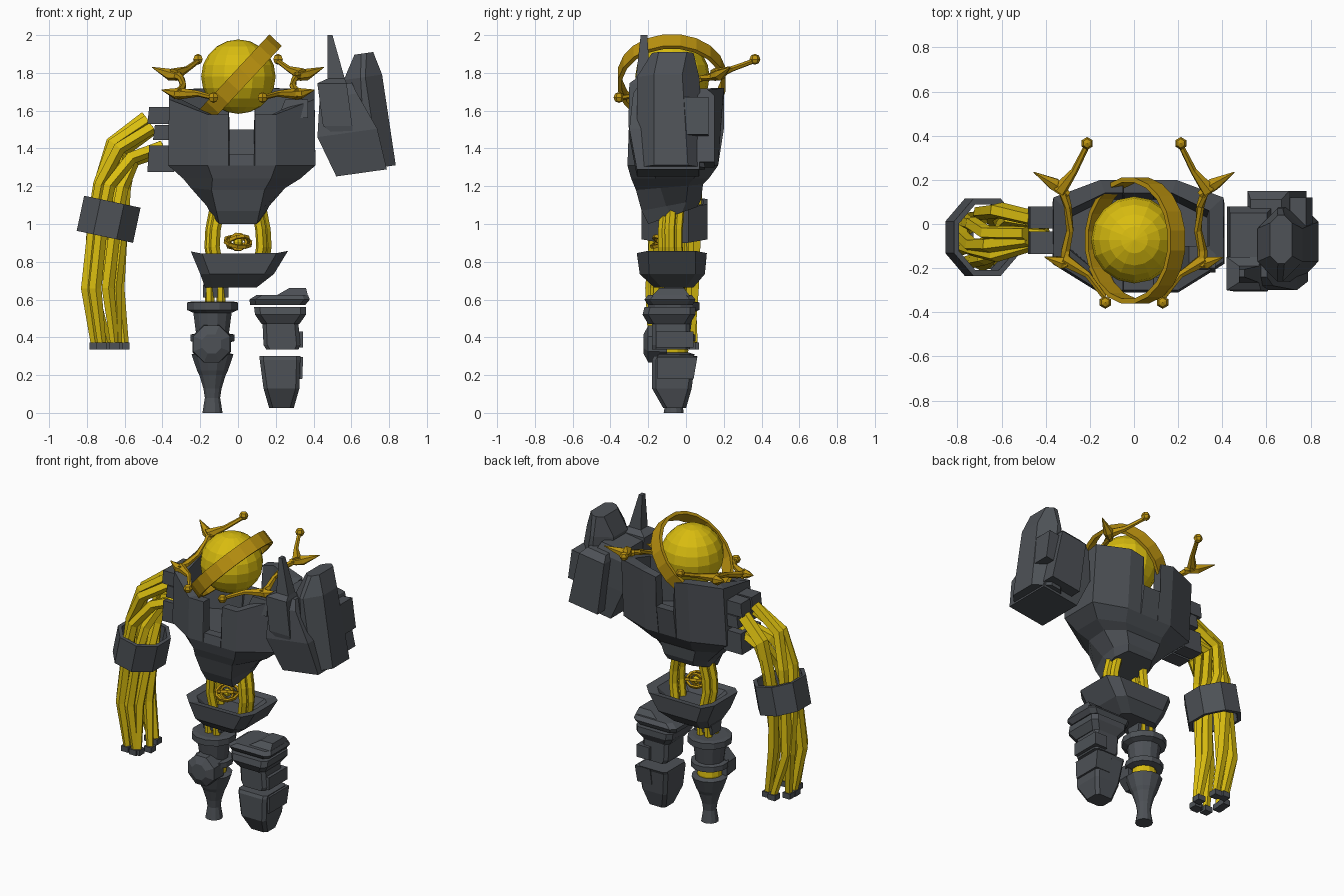
import bpy, bmesh, math, random
from mathutils import Vector, Euler

random.seed(4)
old = bpy.data.objects.get("Cube")
if old:
    bpy.data.objects.remove(old)


def material(name, rgb):
    m = bpy.data.materials.new(name)
    m.use_nodes = True
    m.diffuse_color = (*rgb, 1)
    m.node_tree.nodes["Principled BSDF"].inputs["Base Color"].default_value = (*rgb, 1)
    return m


STEEL = material("dark steel", (0.075, 0.083, 0.094))
YELLOW = material("bright yellow", (0.70, 0.51, 0.005))
GOLD = material("deep gold", (0.50, 0.29, 0.005))


def finish(name, bm, mat, loc=(0, 0, 0), rot=(0, 0, 0)):
    bmesh.ops.recalc_face_normals(bm, faces=bm.faces)
    me = bpy.data.meshes.new(name)
    bm.to_mesh(me)
    bm.free()
    me.materials.append(mat)
    ob = bpy.data.objects.new(name, me)
    ob.location = loc
    ob.rotation_euler = Euler([math.radians(a) for a in rot])
    bpy.context.collection.objects.link(ob)
    return ob


def loft(name, rings, mat, loop=False, **place):
    """Skin a list of equal point rings; ends are capped unless looped."""
    bm = bmesh.new()
    vs = [[bm.verts.new(p) for p in ring] for ring in rings]
    n = len(vs[0])
    pairs = list(zip(vs, vs[1:])) + ([(vs[-1], vs[0])] if loop else [])
    for a, b in pairs:
        for i in range(n):
            j = (i + 1) % n
            bm.faces.new((a[i], a[j], b[j], b[i]))
    if not loop:
        bm.faces.new(vs[0])
        bm.faces.new(vs[-1])
    return finish(name, bm, mat, **place)


def rect(z, x0, x1, y0, y1, c=0):
    """Rectangle at height z, with chamfered corners if c > 0."""
    if not c:
        return [(x0, y0, z), (x1, y0, z), (x1, y1, z), (x0, y1, z)]
    return [(x0 + c, y0, z), (x1 - c, y0, z), (x1, y0 + c, z), (x1, y1 - c, z),
            (x1 - c, y1, z), (x0 + c, y1, z), (x0, y1 - c, z), (x0, y0 + c, z)]


def stack(name, sections, mat=STEEL, c=0, **place):
    return loft(name, [rect(*s, c) for s in sections], mat, **place)


def circle(r, z, n):
    return [(r * math.cos(math.tau * (i + .5) / n), r * math.sin(math.tau * (i + .5) / n), z)
            for i in range(n)]


def lathe(name, profile, mat, n=10, loop=False, **place):
    return loft(name, [circle(r, z, n) for r, z in profile], mat, loop, **place)


def band(name, r, thick, h, mat, n, **place):
    return lathe(name, [(r, -h), (r, h), (r - thick, h), (r - thick, -h)], mat, n, True, **place)


def tube(name, pts, radii, mat, n=6):
    pts = [Vector(p) for p in pts]
    rings = []
    for i, p in enumerate(pts):
        t = (pts[min(i + 1, len(pts) - 1)] - pts[max(i - 1, 0)]).normalized()
        u = t.cross(Vector((0.2, 1, 0.1))).normalized()
        w = t.cross(u)
        r = radii[i] if isinstance(radii, (list, tuple)) else radii
        rings.append([p + r * (u * math.cos(math.tau * k / n) + w * math.sin(math.tau * k / n))
                      for k in range(n)])
    return loft(name, rings, mat)


def ball(name, r, mat, loc, u=16, v=10):
    bm = bmesh.new()
    bmesh.ops.create_uvsphere(bm, u_segments=u, v_segments=v, radius=r)
    return finish(name, bm, mat, loc)


# Head and its tilted halo
ball("head", 0.197, YELLOW, (0.002, -.072, 1.78))
band("halo", 0.288, 0.022, 0.045, GOLD, 20, loc=(0.005, -.075, 1.765), rot=(0, -47, 0))

# Horned bows either side of the head
for s, side in ((1, "left"), (-1, "right")):
    m = lambda *pts: [(s * x, y, z) for x, y, z in pts]
    tube(side + "_bow", m((.33, .18, 1.79), (.30, .08, 1.77), (.29, -.03, 1.73), (.31, -.12, 1.70),
                          (.31, -.19, 1.69)), [.026, .018, .018, .022, .026], GOLD)
    tube(side + "_rear_spike", m((.30, .13, 1.78), (.36, .18, 1.79), (.455, .235, 1.83)), [.02, .032, .002], GOLD)
    tube(side + "_rear_prong", m((.34, .15, 1.79), (.27, .24, 1.82), (.215, .35, 1.86)), [.035, .016, .013], GOLD)
    tube(side + "_front_spike", m((.29, -.18, 1.69), (.33, -.175, 1.69), (.405, -.15, 1.71)), [.02, .03, .002], GOLD)
    tube(side + "_front_prong", m((.32, -.16, 1.69), (.21, -.23, 1.69), (.135, -.33, 1.67)), [.032, .016, .013], GOLD)
    ball(side + "_rear_knob", .029, GOLD, (s * .212, .365, 1.872), 6, 4)
    ball(side + "_front_knob", .029, GOLD, (s * .13, -.355, 1.67), 6, 4)


# Torso: hollow collar, notched in front and back, its underside rising to the rear
def torso_ring(z, w, yf, yb, p, rise=0, tops=None, n=.065):
    half = [(n, yf), (n + .004, yf), (p, yf), (w, yf + .13), (w, yb - .08),
            (p * .95, yb), (n + .004, yb), (n, yb)]
    zs = tops or [z + rise * (y - yf) / (yb - yf) for x, y in half]
    right = [(x + .02 * (w > .3), y, h) for (x, y), h in zip(half, zs)]
    left = [(-x + .02 * (w > .3), y, h) for (x, y), h in zip(half, zs)]
    return right + left[::-1]


rim = [1.37, 1.58, 1.58, 1.66, 1.71, 1.72, 1.70, 1.50]
loft("torso", [
    torso_ring(1.0, .14, -.20, .06, .10, .09),
    torso_ring(1.07, .165, -.235, .08, .115, .06),
    torso_ring(1.18, .25, -.265, .09, .14, .03),
    torso_ring(1.24, .31, -.29, .12, .155),
    torso_ring(1.31, .39, -.31, .17, .18),
    torso_ring(0, .385, -.30, .20, .18, tops=rim),
    torso_ring(0, .32, -.24, .14, .16, tops=rim),
    torso_ring(1.35, .31, -.24, .11, .16)], STEEL)
stack("collar_pad", [(1.56, .21, .37, -.22, -.10), (1.66, .25, .37, -.2, -.10)])

# Left shoulder armour, leaning outward at the bottom
lean = dict(loc=(.63, -.07, 1.55), rot=(0, -8, 0))
loft("shoulder_shell", [rect(-.265, -.08, .17, -.19, .17, .09), rect(.22, -.04, .165, -.19, .14, .09),
                        rect(.345, .035, .135, -.11, .11, .035)], STEEL, **lean)
stack("shoulder_core", [(-.28, -.15, .12, -.19, .14), (-.06, -.22, .1, -.23, .15),
                        (.14, -.18, .02, -.21, .15), (.2, -.17, .0, -.17, .12)], **lean)
stack("shoulder_rear_step", [(-.24, -.10, .12, .1, .22), (.12, -.10, .09, .1, .22), (.16, -.08, .06, .1, .18)], **lean)
stack("shoulder_side_step", [(-.1, .08, .165, .06, .19), (.1, .08, .165, .06, .19)], **lean)
stack("shoulder_fin", [(1.45, .54, .61, -.29, -.18), (1.52, .45, .605, -.305, -.14), (1.745, .42, .575, -.3, -.15),
                       (1.77, .475, .565, -.265, -.19), (2.0, .475, .50, -.24, -.205)])

# Right shoulder clamps
for z, h, x0 in ((1.575, .045, -.48), (1.485, .04, -.45), (1.345, .07, -.48)):
    for y in (-.085, .03):
        stack("shoulder_clamp", [(z - h, x0, -.34, y - .05, y + .05), (z + h, x0 + .01, -.34, y - .05, y + .05)])

# Right arm: bundle of strands, each with a steel fingertip
spine = [Vector(p) for p in ((-.44, -.03, 1.48), (-.61, -.04, 1.385), (-.67, -.05, 1.2), (-.69, -.06, 1.0),
                             (-.72, -.07, .66), (-.68, -.07, .37))]
spread = [.105, .075, .075, .08, .085, .08]
for k in range(8):
    path = []
    for i, p in enumerate(spine):
        t = spine[min(i + 1, 5)] - spine[max(i - 1, 0)]
        across = Vector((t.z, 0, -t.x)).normalized()
        a = math.tau * k / 8 + .3 * i + random.uniform(-.4, .4)
        deep = .06 if i == 0 else spread[i] * 1.4
        path.append(p + across * spread[i] * math.cos(a) + Vector((0, deep * math.sin(a), 0)))
    path[-1].z = .37
    tube("arm_strand", path, [.034, .036, .034, .033, .035, .024], YELLOW, 5)
    x, y, z = path[-1]
    stack("fingertip", [(.335, x - .027, x + .027, y - .027, y + .027), (.372, x - .027, x + .027, y - .027, y + .027)])
cuff = band("forearm_cuff", 0.172, 0.025, 0.095, STEEL, 8, loc=(-.685, -.06, 1.025), rot=(0, 12, 0))
cuff.scale = (.96, 1.1, 1)

# Waist strands and the small ringed core between them
for s in (1, -1):
    for dx, y in ((0, -.11), (.035, -.075), (0, -.035)):
        x = s * (.115 + dx * .7)
        tube("waist_strand", [(x - s * .02, y, 1.10), (x + s * .005, y - .01, .97), (x + s * .01, y - .01, .88),
                              (x - s * .01, y, .76)], .029, YELLOW)
ball("core", .026, YELLOW, (0, -.115, .905), 8, 6)
for r, rot in ((.078, (20, 8, 0)), (.068, (-25, -15, 0)), (.05, (75, 20, 0))):
    band("core_ring", r, .014, .009, GOLD, 10, loc=(0, -.115, .905), rot=rot)


# Pelvis: shallow dish with raised hips
def hip_ring(z, x0, x1, y0, y1, c, lift):
    return [(x, y, z + lift * abs(x)) for x, y, z in rect(z, x0, x1, y0, y1, c)]


loft("pelvis", [hip_ring(.665, -.175, .10, -.17, .04, .04, 0),
                hip_ring(.735, -.20, .19, -.245, .10, .05, 0),
                hip_ring(.805, -.25, .265, -.26, .11, .06, .2),
                hip_ring(.805, -.20, .21, -.21, .06, .05, .2),
                hip_ring(.775, -.15, .15, -.17, .02, .05, 0)], STEEL)

# Right leg
at = dict(loc=(-.135, -.065, 0))
stack("hip_joint", [(.61, -.185, -.05, -.11, -.02), (.68, -.185, -.05, -.12, -.01)])
for x in (-.15, -.09):
    for y in (-.1, -.03):
        tube("hip_strand", [(x, y, .67), (x, y, .55)], .025, YELLOW)
lathe("thigh", [(.085, .37), (.12, .38), (.12, .415), (.09, .42), (.105, .53), (.14, .545), (.14, .585),
                (.11, .59)], STEEL, 12, **at)
lathe("knee_joint", [(.075, .29), (.08, .33), (.075, .38)], YELLOW, 12, **at)
lathe("knee_pad", [(.11, -.05), (.105, .05), (.055, .075)], STEEL, 8, loc=(-.14, -.15, .365), rot=(90, 0, 0))
lathe("shin", [(.055, 0), (.042, .08), (.05, .13), (.072, .2), (.085, .225), (.115, .31), (.08, .32)],
      STEEL, 12, **at)

# Left leg: floating armour plates
stack("hip_plate", [(.57, .065, .355, -.2, .035), (.6, .06, .38, -.22, .05), (.625, .10, .37, -.2, .03)], c=.03)
stack("hip_plate_crest", [(.62, .20, .37, -.18, .02), (.66, .27, .36, -.14, -.01)])
stack("thigh_upper_plate", [(.47, .125, .325, -.2, .02), (.52, .09, .36, -.23, .05), (.56, .085, .36, -.22, .05)], c=.03)
stack("thigh_lower_plate", [(.335, .15, .32, -.18, .02), (.36, .135, .33, -.18, .02), (.47, .13, .32, -.18, .02)], c=.02)
stack("thigh_side_step", [(.345, .25, .345, -.16, .04), (.43, .25, .345, -.16, .04)])
stack("shin_plate", [(.025, .165, .295, -.12, 0), (.13, .135, .325, -.18, .03), (.28, .115, .33, -.18, .05),
                     (.3, .115, .33, -.17, .06)], c=.02)
stack("shin_side_step", [(.18, .23, .34, -.15, .04), (.295, .23, .345, -.15, .06)])
